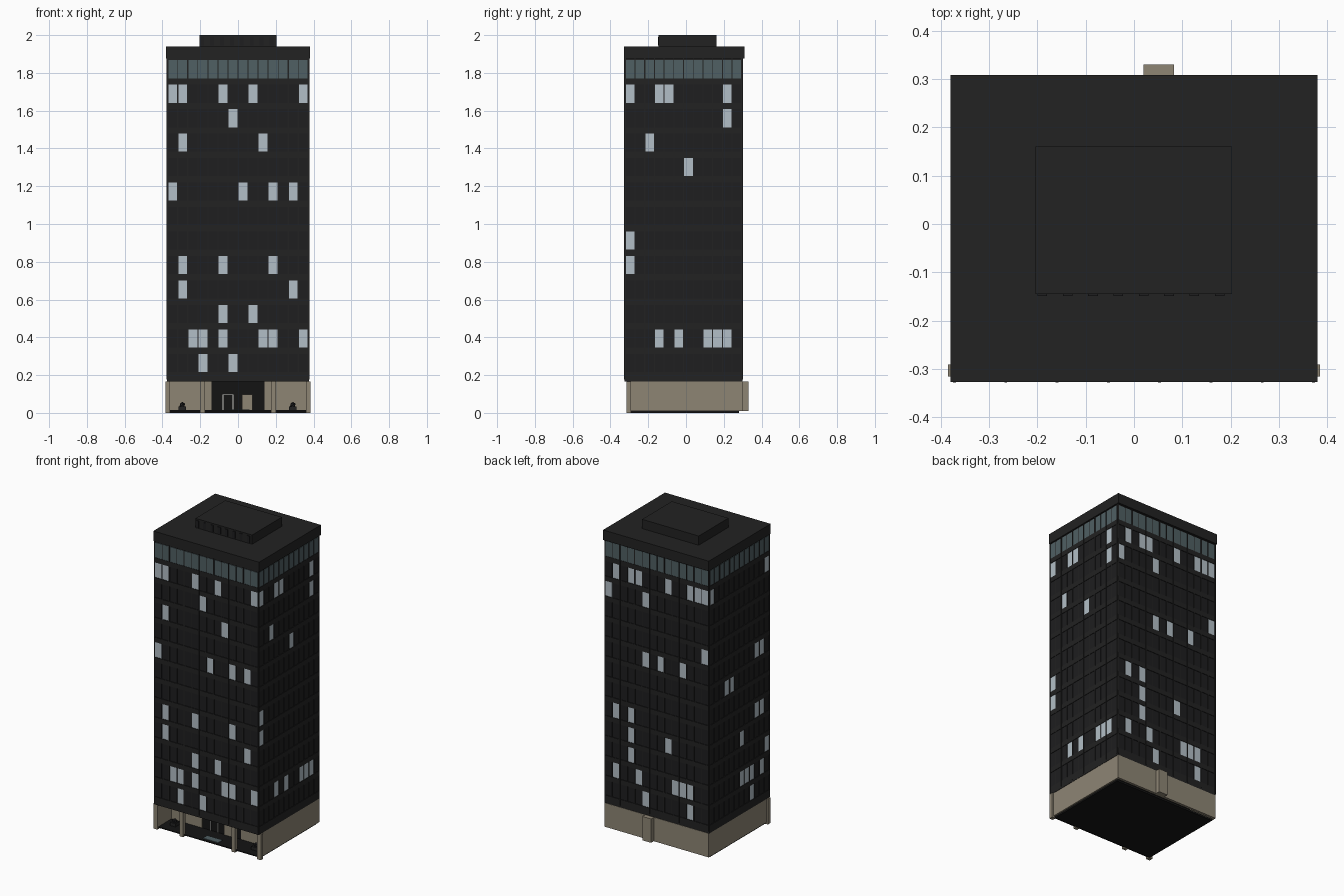
import bpy, bmesh, math
from mathutils import Matrix, Vector

if "Cube" in bpy.data.objects:
    bpy.data.objects.remove(bpy.data.objects["Cube"], do_unlink=True)


def material(name, r, g, b):
    m = bpy.data.materials.new(name)
    m.use_nodes = True
    m.diffuse_color = (r, g, b, 1)
    m.node_tree.nodes["Principled BSDF"].inputs["Base Color"].default_value = (r, g, b, 1)
    return m


CHARCOAL = material("charcoal cladding", 0.016, 0.016, 0.016)
DARK_GLASS = material("dark glass", 0.013, 0.013, 0.014)
LIT_GLASS = material("lit window", 0.45, 0.52, 0.57)
TEAL = material("teal glass", 0.08, 0.115, 0.125)
STONE = material("taupe stone", 0.27, 0.235, 0.175)
BLACK = material("black floor", 0.007, 0.007, 0.007)
WHITE = material("white trim", 0.65, 0.65, 0.62)


def boxes(name, mat, items, transforms=None):
    """One object made of boxes, each given as (x0, x1, y0, y1, z0, z1)."""
    bm = bmesh.new()
    for i, (x0, x1, y0, y1, z0, z1) in enumerate(items):
        mtx = Matrix.Translation(((x0 + x1) / 2, (y0 + y1) / 2, (z0 + z1) / 2))
        mtx = mtx @ Matrix.Diagonal((x1 - x0, y1 - y0, z1 - z0, 1))
        if transforms:
            mtx = transforms[i] @ mtx
        bmesh.ops.create_cube(bm, size=1, matrix=mtx)
    mesh = bpy.data.meshes.new(name)
    bm.to_mesh(mesh)
    bm.free()
    mesh.materials.append(mat)
    ob = bpy.data.objects.new(name, mesh)
    bpy.context.collection.objects.link(ob)
    return ob


# Facade grid
CY = -0.013                       # tower centre in y
HX, HY = 0.372, 0.308             # glass plane half sizes
ROW0, ROW_H, ROWS = 0.265, 0.1295, 13
BOTTOM, BAND, TOP = 0.165, 1.875, 1.94

# Lit windows per side: row -> columns, counted from the viewer's left
FRONT = {11: (0, 1, 5, 8, 13), 10: (6,), 9: (1, 9), 7: (0, 7, 10, 12), 4: (1, 5, 10),
         3: (1, 12), 2: (5, 8), 1: (2, 3, 5, 9, 10, 13), 0: (3, 6)}
RIGHT = {11: (0, 3, 4, 10), 10: (10,), 9: (2,), 8: (6,), 5: (0,), 4: (0,), 1: (3, 5, 8, 9, 10)}
BACK = {11: (1, 3, 4, 8, 11, 12, 13), 10: (0, 5), 8: (13,), 7: (5, 7, 10), 4: (1, 3),
        3: (3, 8), 2: (3,), 1: (1, 4, 9, 10, 11), 0: (5, 11)}
LEFT = {11: (0, 11), 7: (9, 10), 6: (3, 4), 4: (9, 10), 3: (6,), 2: (11,),
        1: (6, 7, 8, 10), 0: (8,)}
SIDES = [("front", FRONT, 14, HX, HY), ("right", RIGHT, 12, HY, HX),
         ("back", BACK, 14, HX, HY), ("left", LEFT, 12, HY, HX)]

# Tower core
boxes("tower_core", CHARCOAL, [(-HX, HX, CY - HY, CY + HY, BOTTOM, BAND)])

# Windows, spandrels and mullions on each side
for k, (side, lit, cols, half, depth) in enumerate(SIDES):
    turn = Matrix.Translation((0, CY, 0)) @ Matrix.Rotation(k * math.pi / 2, 4, "Z")
    pitch = 2 * half / cols
    dark, bright, band, bars = [], [], [], []
    for r in range(ROWS):
        z = ROW0 + r * ROW_H
        for c in range(cols):
            u = (c - (cols - 1) / 2) * pitch
            plate = (u - 0.0235, u + 0.0235, -depth - 0.003, -depth, z - 0.048, z + 0.048)
            if r == ROWS - 1:
                band.append((u - 0.0245, u + 0.0245, -depth - 0.003, -depth, z - 0.049, z + 0.049))
            elif c in lit.get(r, ()):
                bright.append(plate)
            else:
                dark.append(plate)
        # spandrel below each row of windows
        low = BOTTOM if r == 0 else z - ROW_H + 0.049
        bars.append((-half - 0.004, half + 0.004, -depth - 0.005, -depth, low, z - 0.049))
    for c in range(cols + 1):
        u = (c - cols / 2) * pitch
        w = 0.003 if c % 2 == 0 else 0.002
        bars.append((u - w, u + w, -depth - (0.007 if c % 2 == 0 else 0.004), -depth,
                     BOTTOM + 0.012, BAND))
    for name, mat, items in (("dark_windows", DARK_GLASS, dark), ("lit_windows", LIT_GLASS, bright),
                             ("top_floor_glazing", TEAL, band), ("cladding_bars", CHARCOAL, bars)):
        boxes(side + "_" + name, mat, items, [turn] * len(items))

# Roof band and rooftop plant room with louvres
boxes("roof_band", CHARCOAL, [(-0.38, 0.38, -0.327, 0.309, BAND, TOP)])
boxes("plant_room", CHARCOAL, [(-0.204, 0.203, -0.145, 0.161, TOP, 2.0)])
boxes("plant_room_louvres", DARK_GLASS,
      [(x - 0.01, x + 0.01, -0.149, -0.145, TOP + 0.005, 1.99)
       for x in [-0.19 + 0.0525 * i for i in range(8)]])

# Ground floor: stone shell, open at the front
WALL_Y = -0.17
boxes("ground_slab", BLACK, [(-0.365, 0.365, -0.29, 0.28, 0, 0.012)])
boxes("portico_floor", BLACK, [(-0.36, 0.36, -0.305, WALL_Y, 0.008, 0.014)])
shell = [(-0.375, 0.375, 0.285, 0.302, 0.01, BOTTOM)]
for s in (-1, 1):
    a, b = sorted((s * 0.36, s * 0.375))
    shell.append((a, b, -0.305, 0.302, 0.01, BOTTOM))
    a, b = sorted((s * 0.14, s * 0.36))
    shell.append((a, b, WALL_Y, WALL_Y + 0.02, 0.01, BOTTOM))
boxes("ground_floor_walls", STONE, shell)
boxes("rear_pier", STONE, [(0.02, 0.083, 0.30, 0.33, 0.01, BOTTOM)])
boxes("portico_columns", STONE,
      [(x - w, x + w, -0.316, -0.291, 0, BOTTOM)
       for x, w in ((-0.372, 0.013), (-0.187, 0.013), (0.187, 0.013), (0.372, 0.013))])

# Lobby with entrance doors and mat
boxes("lobby_wall", BLACK, [(-0.14, 0.14, WALL_Y + 0.005, WALL_Y + 0.02, 0.01, BOTTOM)])
boxes("stone_door", STONE, [(0.02, 0.077, WALL_Y - 0.004, WALL_Y + 0.005, 0.014, 0.098)])
boxes("door_frame", WHITE,
      [(-0.081, -0.077, WALL_Y, WALL_Y + 0.005, 0.014, 0.098),
       (-0.028, -0.024, WALL_Y, WALL_Y + 0.005, 0.014, 0.098),
       (-0.081, -0.024, WALL_Y, WALL_Y + 0.005, 0.094, 0.098)])
boxes("entrance_mat", TEAL, [(-0.05, 0.06, -0.29, -0.245, 0.014, 0.018)])

# Planters either side of the entrance
for name, x in (("right_planter", -0.295), ("left_planter", 0.29)):
    boxes(name, CHARCOAL, [(x - 0.02, x + 0.02, -0.25, -0.21, 0.014, 0.035)])
    bm = bmesh.new()
    bmesh.ops.create_icosphere(bm, subdivisions=1, radius=0.016,
                               matrix=Matrix.Translation((x, -0.23, 0.042)))
    mesh = bpy.data.meshes.new(name + "_shrub")
    bm.to_mesh(mesh)
    bm.free()
    mesh.materials.append(DARK_GLASS)
    bpy.context.collection.objects.link(bpy.data.objects.new(name + "_shrub", mesh))
